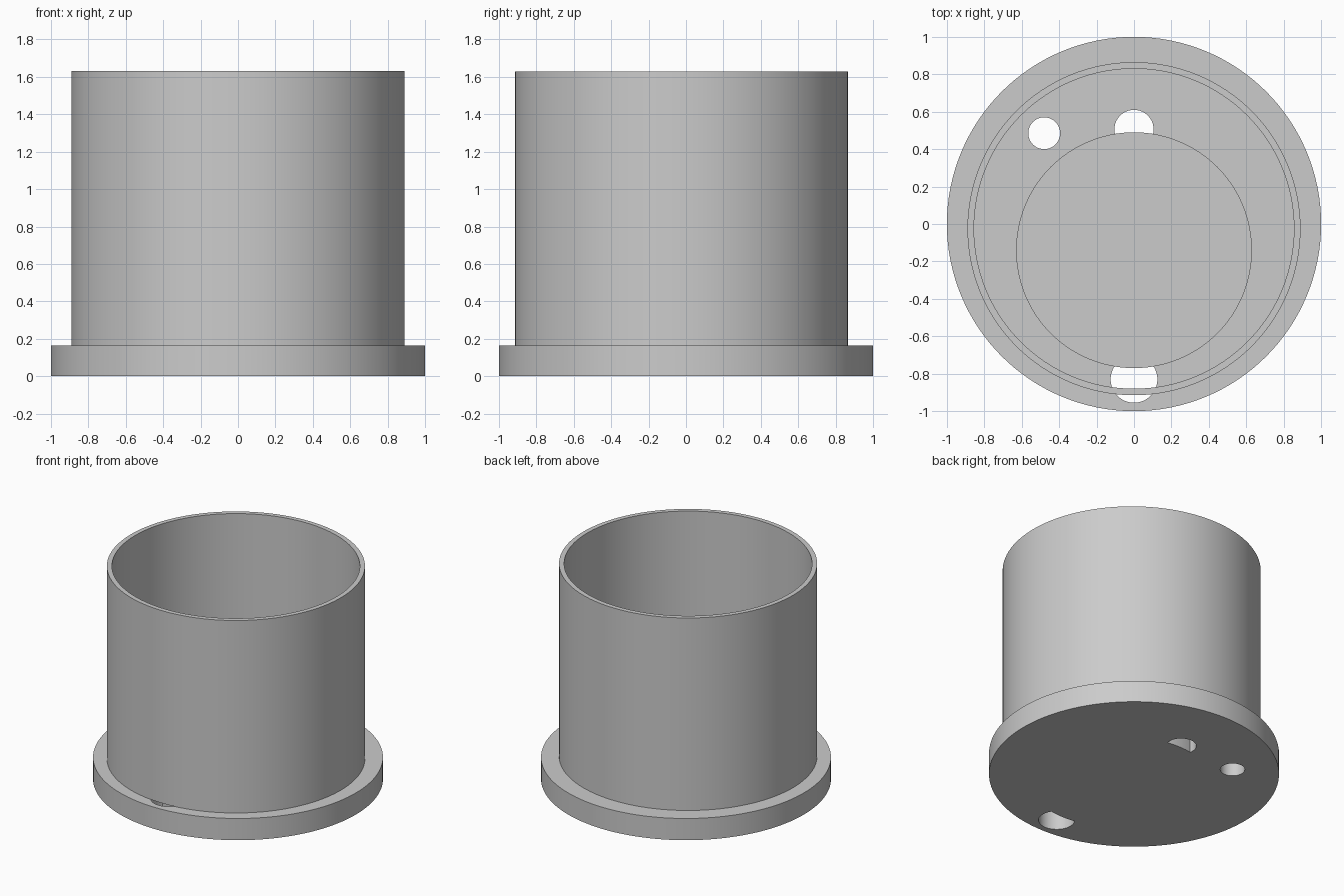
import bpy

if "Cube" in bpy.data.objects:
    bpy.data.objects.remove(bpy.data.objects["Cube"])

SEG = 128
BASE_H = 0.165


def cylinder(name, radius, z0, z1, x=0.0, y=0.0, seg=SEG):
    bpy.ops.mesh.primitive_cylinder_add(vertices=seg, radius=radius, depth=z1 - z0,
                                        location=(x, y, (z0 + z1) / 2))
    ob = bpy.context.object
    ob.name = name
    return ob


def smooth(ob):
    bpy.ops.object.select_all(action='DESELECT')
    ob.select_set(True)
    bpy.context.view_layer.objects.active = ob
    bpy.ops.object.shade_smooth_by_angle(angle=0.6)


def cut(ob, cutter):
    # subtract the cutter, apply, then discard it
    mod = ob.modifiers.new("cut", 'BOOLEAN')
    mod.operation = 'DIFFERENCE'
    mod.solver = 'EXACT'
    mod.object = cutter
    bpy.ops.object.select_all(action='DESELECT')
    ob.select_set(True)
    bpy.context.view_layer.objects.active = ob
    bpy.ops.object.modifier_apply(modifier=mod.name)
    bpy.data.objects.remove(cutter)


# base flange with three through holes
base = cylinder("base_flange", 1.0, 0, BASE_H)
for x, y, r in [(-0.48, 0.485, 0.085), (0, 0.505, 0.105), (0, -0.83, 0.125)]:
    cut(base, cylinder("hole_cutter", r, -0.2, 0.4, x, y, 48))
smooth(base)

# thin-walled open tube, slightly off centre
tube = cylinder("tube_wall", 0.89, BASE_H, 1.63, 0, -0.025)
cut(tube, cylinder("bore_cutter", 0.855, -0.2, 2.0, 0, -0.025))
smooth(tube)

# offset inner core, passing through the base and partly closing two holes
core = cylinder("inner_core", 0.63, 0, 0.45, 0, -0.14)
smooth(core)
